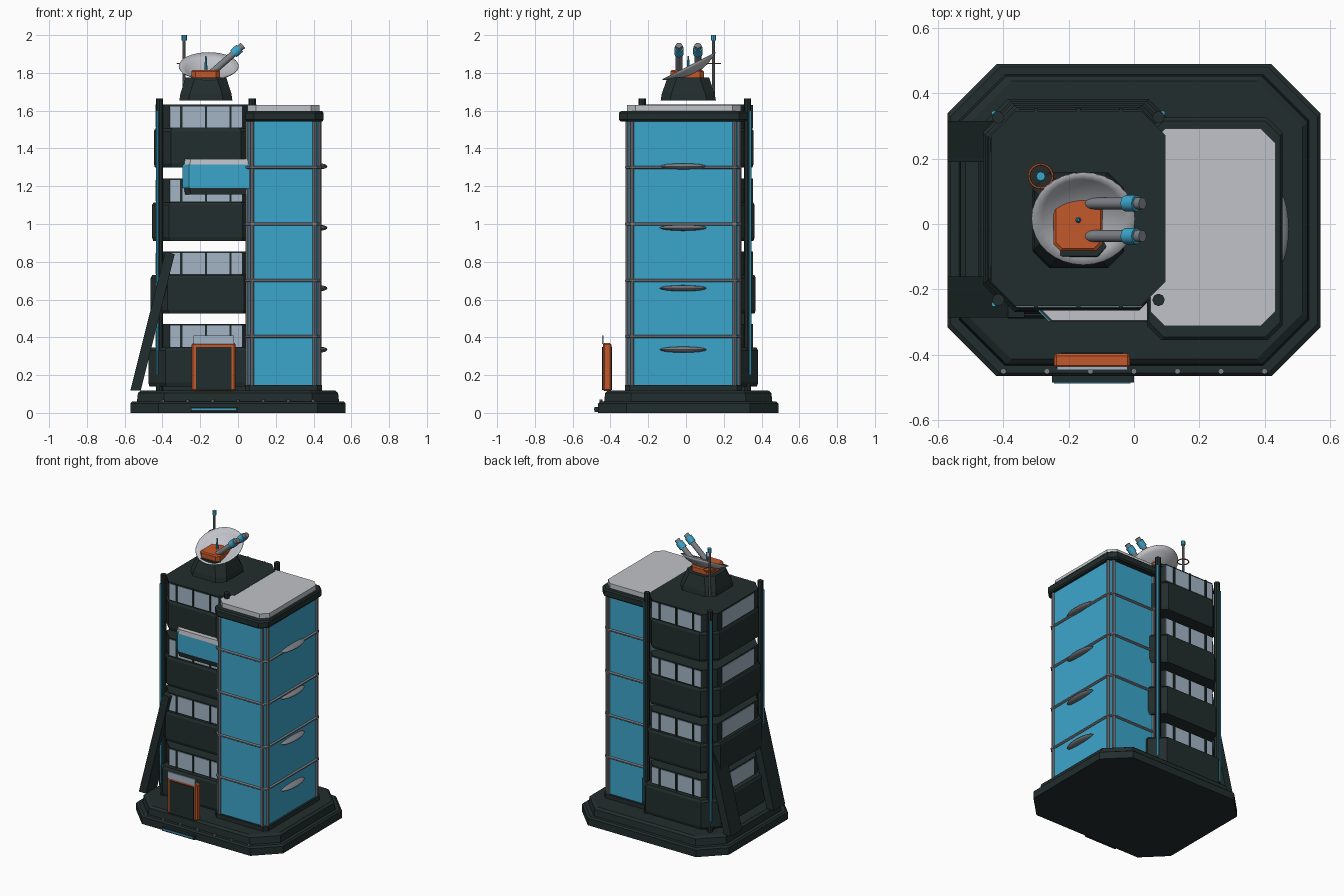
import bpy, bmesh, math
from mathutils import Vector, Matrix

if "Cube" in bpy.data.objects:
    bpy.data.objects.remove(bpy.data.objects["Cube"])


def mat(name, rgb):
    m = bpy.data.materials.new(name)
    m.diffuse_color = (*rgb, 1)
    m.use_nodes = True
    m.node_tree.nodes["Principled BSDF"].inputs["Base Color"].default_value = m.diffuse_color
    return m


DARK = mat("dark_green_grey", (0.016, 0.026, 0.026))
BLUE = mat("bright_blue", (0.044, 0.381, 0.597))
ORANGE = mat("orange", (0.552, 0.098, 0.025))
LIGHT = mat("light_grey", (0.53, 0.545, 0.58))
GLASS = mat("pale_window", (0.366, 0.462, 0.558))
METAL = mat("metal_grey", (0.2, 0.215, 0.24))


def finish(name, bm, material, smooth=False):
    bmesh.ops.recalc_face_normals(bm, faces=bm.faces[:])
    me = bpy.data.meshes.new(name)
    bm.to_mesh(me)
    bm.free()
    me.materials.append(material)
    ob = bpy.data.objects.new(name, me)
    bpy.context.collection.objects.link(ob)
    if smooth:
        bpy.ops.object.select_all(action='DESELECT')
        ob.select_set(True)
        bpy.context.view_layer.objects.active = ob
        bpy.ops.object.shade_smooth_by_angle(angle=math.radians(40))
    return ob


def octagon(name, cx, cy, levels, c, material):
    """Chamfered rectangle lofted through (z, half_x, half_y) levels."""
    bm = bmesh.new()
    rings = []
    for z, hx, hy in levels:
        pts = [(hx, hy - c), (hx - c, hy), (c - hx, hy), (-hx, hy - c),
               (-hx, c - hy), (c - hx, -hy), (hx - c, -hy), (hx, c - hy)]
        rings.append([bm.verts.new((cx + x, cy + y, z)) for x, y in pts])
    for a, b in zip(rings, rings[1:]):
        for i in range(8):
            j = (i + 1) % 8
            bm.faces.new((a[i], a[j], b[j], b[i]))
    bm.faces.new(rings[0])
    bm.faces.new(rings[-1])
    return finish(name, bm, material)


def box(name, x0, x1, y0, y1, z0, z1, material, bevel=0):
    bm = bmesh.new()
    bmesh.ops.create_cube(bm, size=1)
    bmesh.ops.scale(bm, vec=(x1 - x0, y1 - y0, z1 - z0), verts=bm.verts[:])
    bmesh.ops.translate(bm, vec=((x0 + x1) / 2, (y0 + y1) / 2, (z0 + z1) / 2), verts=bm.verts[:])
    if bevel:
        bmesh.ops.bevel(bm, geom=bm.edges[:], offset=bevel, segments=1, affect='EDGES')
    return finish(name, bm, material)


def rod(name, a, b, r1, material, r2=None, n=12):
    a, b = Vector(a), Vector(b)
    d = b - a
    m = Matrix.Translation((a + b) / 2) @ d.to_track_quat('Z', 'Y').to_matrix().to_4x4()
    bm = bmesh.new()
    bmesh.ops.create_cone(bm, cap_ends=True, segments=n, radius1=r1,
                          radius2=r1 if r2 is None else r2, depth=d.length, matrix=m)
    return finish(name, bm, material, n > 8)


# Stepped base with studs and entrance step
octagon("base_lower", 0, 0.012, [(0, .57, .477), (.05, .57, .477), (.06, .56, .467)], .15, DARK)
octagon("base_upper", 0, 0.012, [(.06, .535, .445), (.105, .53, .44), (.118, .515, .425)], .14, DARK)
for i in range(-3, 4):
    rod("base_stud", (i * .133, -.45, .055), (i * .133, -.45, .072), .009, METAL, n=8)
box("entrance_step", -.25, 0, -.485, -.44, .006, .032, DARK)
box("step_light", -.245, -.01, -.488, -.484, .015, .023, BLUE)

# Dark tower: four separate floors with windows
TX, TY = -.17, .047
WX, WY = .264, .296
floors = [(.14, .305, .335), (.525, .292, .322), (.91, .285, .316), (1.30, .276, .311)]
for z, hx, hy in floors:
    w0, w1 = z + .205, z + .33
    octagon("floor_wall", TX, TY, [(z, hx - .006, hy - .006), (z + .02, hx, hy), (z + .19, hx, hy),
                                   (w0, hx - .008, hy - .008)], .09, DARK)
    octagon("window_storey", TX, TY, [(w0, WX, WY), (w1, WX, WY)], .075, DARK)
    for s in (-1, 1):
        y = TY + s * WY
        box("long_window", -.36, .025, y - .004, y + .004, w0 + .005, w1 - .008, GLASS)
        for mx in (-.30, -.17, -.04):
            box("window_mullion", mx - .006, mx + .006, y - .008, y + .012, w0, w1, DARK)
    box("side_window", TX - WX - .004, TX - WX + .004, -.13, .22, w0 + .005, w1 - .008, GLASS)
box("tower_foot", -.42, .08, -.22, .32, .11, .15, DARK)
octagon("tower_roof", TX, TY, [(1.615, .267, .298), (1.632, .267, .298)], .075, DARK)

# Corner posts with light strips
for px, sx in ((-.415, -1), (.075, 1)):
    for py, sy in ((.326, 1), (-.232, -1)):
        rod("corner_post", (px, py, .11), (px, py, 1.665), .019, DARK, n=8)
        q = (px + sx * .013, py + sy * .013)
        rod("post_light", (*q, .2), (*q, 1.6), .008, BLUE, n=6)

# Slanted buttresses on the left
for y in (.2525, -.2225):
    bm = bmesh.new()
    prof = [(-.57, .118), (-.515, .118), (-.335, .84), (-.385, .855)]
    f = bm.faces.new([bm.verts.new((x, y - .0625, z)) for x, z in prof])
    r = bmesh.ops.extrude_face_region(bm, geom=[f])
    bmesh.ops.translate(bm, vec=(0, .125, 0),
                        verts=[v for v in r["geom"] if isinstance(v, bmesh.types.BMVert)])
    finish("buttress", bm, DARK)

# Blue tower
BX, BY, HX, HY, C = .24, -.014, .19, .296, .025
octagon("blue_plinth", BX, BY, [(.11, HX + .014, HY + .014), (.148, HX + .014, HY + .014)], C, DARK)
octagon("blue_tower", BX, BY, [(.14, HX, HY), (1.56, HX, HY)], C, BLUE)
for z in (.405, .70, 1.0, 1.30):
    octagon("band_rail", BX, BY, [(z - .008, HX + .006, HY + .006), (z - .004, HX + .012, HY + .012),
                                  (z + .004, HX + .012, HY + .012), (z + .008, HX + .006, HY + .006)], C, METAL)
for sx in (-1, 1):
    for sy in (-1, 1):
        for dx, dy in ((C, 0), (0, C)):
            p = (BX + sx * (HX - dx), BY + sy * (HY - dy))
            rod("corner_column", (*p, .14), (*p, 1.56), .011, METAL, n=8)
octagon("cornice", .246, -.015, [(1.543, .2, .33), (1.552, .207, .34), (1.588, .207, .34),
                                 (1.597, .2, .33)], .045, DARK)
octagon("blue_tower_roof", .241, -.01, [(1.59, .191, .302), (1.63, .191, .302)], .045, LIGHT)

# Lens shaped fins on the right wall
for z in (.335, .66, .98, 1.305):
    bm = bmesh.new()
    bmesh.ops.create_uvsphere(bm, u_segments=24, v_segments=8, radius=1)
    bmesh.ops.scale(bm, vec=(.043, .125, .016), verts=bm.verts[:])
    bmesh.ops.translate(bm, vec=(.43, -.015, z), verts=bm.verts[:])
    finish("wall_fin", bm, METAL, True)

# Balcony bay
octagon("bay_floor", -.1, -.225, [(1.155, .18, .065), (1.19, .185, .07)], .03, DARK)
octagon("bay_body", -.1, -.225, [(1.19, .195, .073), (1.315, .195, .073)], .035, BLUE)
octagon("bay_roof", -.1, -.225, [(1.315, .185, .073), (1.345, .18, .07)], .03, LIGHT)

# Entrance gate
box("gate_frame", -.245, -.012, -.44, -.395, .115, .37, ORANGE, .008)
box("gate_door", -.222, -.034, -.444, -.391, .12, .35, DARK)
box("gate_sign", -.235, -.02, -.446, -.436, .365, .41, GLASS)

# Roof turret
octagon("turret_base", -.17, .012, [(1.655, .14, .146), (1.69, .135, .14), (1.775, .108, .11)], .05, DARK)
octagon("turret_box", -.171, .006, [(1.77, .075, .088), (1.808, .075, .088), (1.815, .068, .081)], .02, ORANGE)
d = Vector((.75, 0, .66)).normalized()
for y in (.063, -.037):
    o = Vector((-.145, y, 1.795))
    rod("barrel", o, o + d * .21, .018, METAL)
    rod("barrel_collar", o + d * .16, o + d * .205, .025, BLUE)
    rod("barrel_tip", o + d * .205, o + d * .228, .018, METAL)

# Tilted dish
bm = bmesh.new()
rings = []
for k in range(1, 6):
    r = .157 * k / 5
    z = -.05 * (1 - (k / 5) ** 2)
    rings.append([bm.verts.new((r * math.cos(t * math.tau / 32), r * math.sin(t * math.tau / 32), z))
                  for t in range(32)])
bm.faces.new(rings[0])
for a, b in zip(rings, rings[1:]):
    for i in range(32):
        j = (i + 1) % 32
        bm.faces.new((a[i], a[j], b[j], b[i]))
bmesh.ops.transform(bm, verts=bm.verts[:], matrix=Matrix.Translation((-.155, .015, 1.838))
                    @ Matrix.Rotation(math.radians(27), 4, 'X'))
dish = finish("dish", bm, LIGHT, True)
mod = dish.modifiers.new("thickness", 'SOLIDIFY')
mod.thickness = .004

# Antennas
rod("box_antenna", (-.17, .012, 1.81), (-.17, .012, 1.89), .009, BLUE, .004, 8)
rod("mast", (-.285, .146, 1.66), (-.285, .146, 1.98), .008, METAL, n=8)
rod("mast_tip", (-.285, .146, 1.972), (-.285, .146, 2.0), .014, BLUE, n=8)
bpy.ops.mesh.primitive_torus_add(major_radius=.036, minor_radius=.004, major_segments=24,
                                 minor_segments=6, location=(-.285, .146, 1.85))
ring = bpy.context.object
ring.name = "mast_ring"
ring.data.materials.append(ORANGE)
